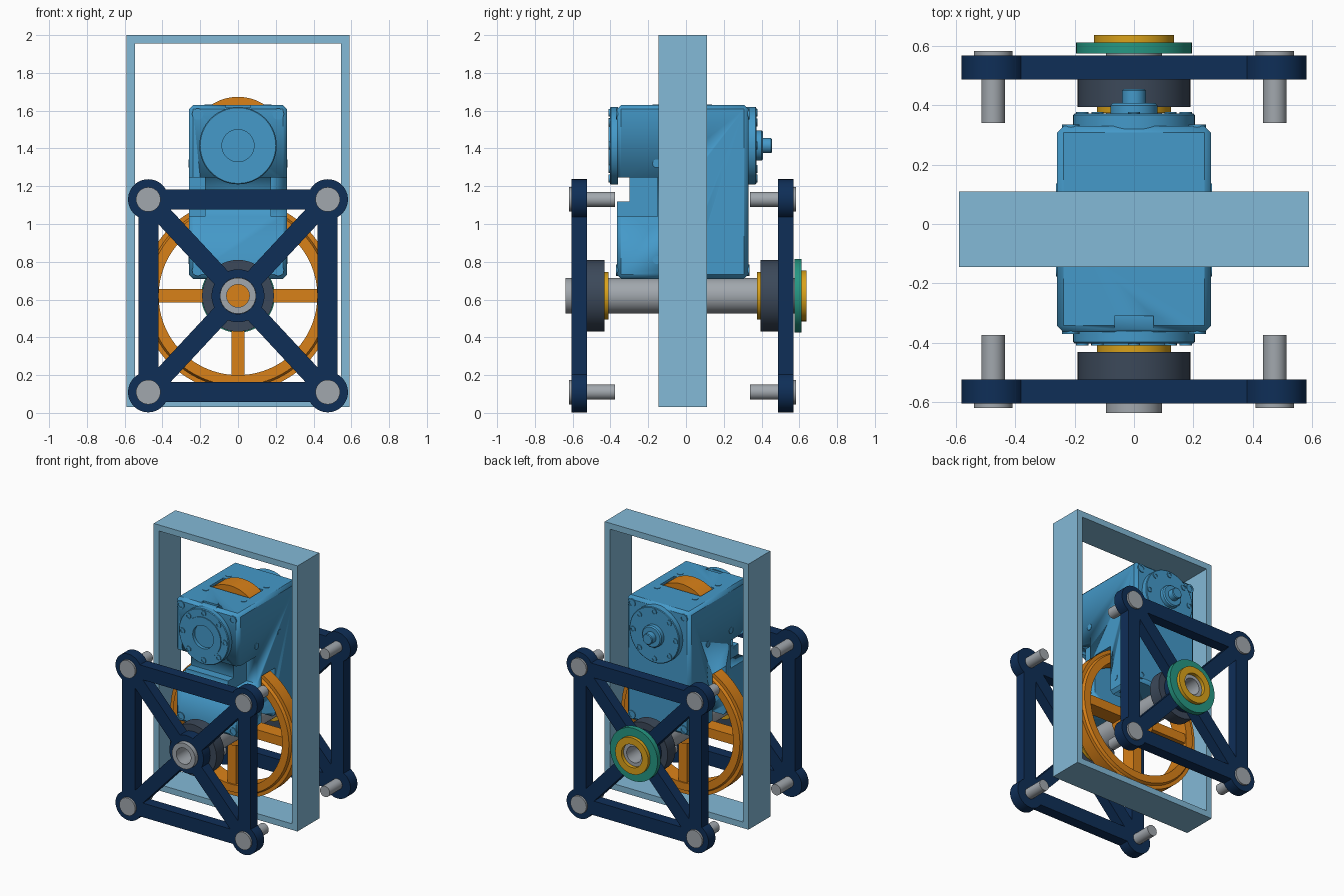
import bpy, bmesh
from math import sin, cos, pi, sqrt, atan2, radians

if "Cube" in bpy.data.objects:
    bpy.data.objects.remove(bpy.data.objects["Cube"])


def material(name, rgb):
    m = bpy.data.materials.new(name)
    m.diffuse_color = [(c / 255) ** 2.2 for c in rgb] + [1]
    m.use_nodes = True
    m.node_tree.nodes["Principled BSDF"].inputs["Base Color"].default_value = m.diffuse_color
    return m


PALE = material("pale_blue", (130, 184, 214))
BLUE = material("blue", (70, 152, 200))
NAVY = material("navy", (22, 50, 88))
SLATE = material("slate", (62, 74, 90))
ORANGE = material("orange", (216, 128, 30))
GOLD = material("gold", (216, 160, 32))
TEAL = material("teal", (42, 150, 130))
GREY = material("grey", (160, 166, 172))
AXLE_Z, MOTOR_Z, MID_Y = 0.62, 1.415, -0.0175


def finish(ob, mat):
    bpy.ops.object.select_all(action='DESELECT')
    bpy.context.view_layer.objects.active = ob
    ob.select_set(True)
    if mat:
        ob.data.materials.append(mat)
    bpy.ops.object.shade_smooth_by_angle(angle=radians(30))
    return ob


def from_bmesh(name, bm, mat):
    bmesh.ops.recalc_face_normals(bm, faces=bm.faces)
    me = bpy.data.meshes.new(name)
    bm.to_mesh(me)
    bm.free()
    ob = bpy.data.objects.new(name, me)
    bpy.context.collection.objects.link(ob)
    return finish(ob, mat)


def lathe(name, profile, mat, x=0, z=AXLE_Z, n=64, axis='Y'):
    """Spin (radius, y) points about a line parallel to y."""
    bm = bmesh.new()
    rings = [[bm.verts.new((x + r * cos(2 * pi * i / n), y, z + r * sin(2 * pi * i / n)))
              for i in range(n)] for r, y in profile]
    for a, b in zip(rings, rings[1:]):
        for i in range(n):
            j = (i + 1) % n
            bm.faces.new((a[i], a[j], b[j], b[i]))
    bmesh.ops.remove_doubles(bm, verts=bm.verts, dist=1e-5)
    return from_bmesh(name, bm, mat)


def disc(name, r, y0, y1, mat, **kw):
    return lathe(name, [(0, y0), (r, y0), (r, y1), (0, y1)], mat, **kw)


def ring(name, ri, ro, y0, y1, mat, **kw):
    return lathe(name, [(ri, y0), (ro, y0), (ro, y1), (ri, y1), (ri, y0)], mat, **kw)


def box(name, lo, hi, mat=None):
    bm = bmesh.new()
    bmesh.ops.create_cube(bm, size=1)
    for v in bm.verts:
        v.co = [(a + b) / 2 + c * (b - a) for a, b, c in zip(lo, hi, v.co)]
    return from_bmesh(name, bm, mat)


def plate(name, loops, y0, y1, z, mat):
    """Flat outline with holes, drawn in x-z and given thickness along y."""
    cu = bpy.data.curves.new(name, 'CURVE')
    cu.dimensions, cu.fill_mode, cu.extrude = '2D', 'BOTH', (y1 - y0) / 2
    for pts in loops:
        s = cu.splines.new('POLY')
        s.points.add(len(pts) - 1)
        for p, (a, b) in zip(s.points, pts):
            p.co = (a, b, 0, 1)
        s.use_cyclic_u = True
    ob = bpy.data.objects.new(name, cu)
    bpy.context.collection.objects.link(ob)
    ob.location, ob.rotation_euler = (0, (y0 + y1) / 2, z), (pi / 2, 0, 0)
    bpy.ops.object.select_all(action='DESELECT')
    bpy.context.view_layer.objects.active = ob
    ob.select_set(True)
    bpy.ops.object.convert(target='MESH')
    return finish(bpy.context.view_layer.objects.active, mat)


def arc(cx, cy, r, a0, a1, n=20):
    return [(cx + r * cos(a0 + (a1 - a0) * i / n), cy + r * sin(a0 + (a1 - a0) * i / n))
            for i in range(n + 1)]


def rect(w, h):
    return [(-w, -h), (w, -h), (w, h), (-w, h)]


# Tall outer frame
plate("outer_frame", [rect(0.59, 0.985), rect(0.545, 0.94)], -0.145, 0.11, 1.015, PALE)

# Braced side plates: eared outline, four triangular holes, bore
CX, CZ, EAR, HALF, HUB = 0.475, 0.51, 0.107, 0.053, 0.14


def triangle_hole(cx, cy):
    L = sqrt(cx * cx + cy * cy)
    dx, dy = cx / L, cy / L
    t0, t1 = sqrt(HUB ** 2 - 0.05 ** 2), (cx - HALF - 0.05 * dy) / dx
    p = (t0 * dx + 0.05 * dy, t0 * dy - 0.05 * dx)
    q = (cx - HALF, t1 * dy - 0.05 * dx)
    a = atan2(p[1], p[0])
    return [q] + arc(0, 0, HUB, a, -a, 10) + [(q[0], -q[1])]


spread = radians(61)
outline = []
for k, (sx, sz) in enumerate([(1, 1), (-1, 1), (-1, -1), (1, -1)]):
    outline += arc(sx * CX, sz * CZ, EAR, k * pi / 2 - spread, (k + 1) * pi / 2 + spread, 28)
right, top = triangle_hole(CX, CZ), [(b, a) for a, b in triangle_hole(CZ, CX)]
loops = [outline, right, [(-a, b) for a, b in right], top, [(a, -b) for a, b in top],
         arc(0, 0, 0.096, 0, 2 * pi * 47 / 48, 47)]
plate("front_brace", loops, -0.605, -0.525, AXLE_Z, NAVY)
plate("back_brace", loops, 0.487, 0.568, AXLE_Z, NAVY)

# Corner pins with flat heads
for sx in (-1, 1):
    for z in (AXLE_Z - CZ, AXLE_Z + CZ):
        for side, head, face, tip in (("front", -0.62, -0.604, -0.375), ("back", 0.583, 0.567, 0.34)):
            lathe(side + "_pin", [(0, head), (0.065, head), (0.065, face), (0.04, face),
                                  (0.04, tip), (0, tip)], GREY, x=sx * CX, z=z, n=32)

# Hollow axle, bearings, spacers and end pulley
ring("front_axle", 0.06, 0.095, -0.638, MID_Y - 0.05, GREY)
ring("back_axle", 0.06, 0.095, MID_Y + 0.05, 0.61, GREY)
ring("front_bearing", 0.095, 0.19, -0.525, -0.432, SLATE)
ring("back_bearing", 0.095, 0.19, 0.395, 0.487, SLATE)
ring("front_spacer", 0.095, 0.125, -0.432, -0.41, GOLD)
ring("back_spacer", 0.095, 0.125, 0.375, 0.395, GOLD)
ring("end_disc", 0.09, 0.195, 0.575, 0.612, TEAL)
ring("end_collar", 0.085, 0.135, 0.605, 0.637, GOLD)

# Large spoked wheel with stepped rim
w = 0.065
lathe("wheel_rim", [(0.42, MID_Y - w), (0.475, MID_Y - w), (0.485, MID_Y - w + 0.02),
                    (0.51, MID_Y - w + 0.02), (0.51, MID_Y + w - 0.02),
                    (0.485, MID_Y + w - 0.02), (0.475, MID_Y + w), (0.42, MID_Y + w),
                    (0.42, MID_Y - w)], ORANGE, n=96)
disc("wheel_hub", 0.13, MID_Y - w, MID_Y + w, ORANGE)
for lo, hi in ((-0.43, -0.1), (0.1, 0.43)):
    box("wheel_spoke", (lo, MID_Y - 0.055, AXLE_Z - 0.035), (hi, MID_Y + 0.055, AXLE_Z + 0.035), ORANGE)
    box("wheel_spoke", (-0.035, MID_Y - 0.055, AXLE_Z + lo), (0.035, MID_Y + 0.055, AXLE_Z + hi), ORANGE)

# Small drive wheel showing through the housing top
disc("drive_wheel", 0.258, MID_Y - 0.07, MID_Y + 0.07, ORANGE, z=MOTOR_Z, n=96)

# Gear housing: chamfered block with slots and front notch cut away
housing = box("gear_housing", (-0.26, -0.365, 0.71), (0.26, 0.33, 1.63), BLUE)
bev = housing.modifiers.new("chamfer", 'BEVEL')
bev.width, bev.segments = 0.022, 1
cutters = [
    box("cut_left", (-0.4, -0.5, 1.04), (-0.175, -0.15, 1.245)),
    box("cut_right", (0.175, -0.5, 1.04), (0.4, -0.15, 1.245)),
    box("cut_middle", (-0.2, -0.5, 1.12), (0.2, -0.3, 1.2451)),
    box("cut_top", (-0.165, MID_Y - 0.08, 1.5), (0.165, MID_Y + 0.08, 1.7)),
    box("cut_tab", (-0.065, -0.5, 1.618), (0.065, -0.31, 1.7)),
    disc("cut_wheel", 0.525, MID_Y - 0.08, MID_Y + 0.08, None, n=96)]
for c in cutters:
    m = housing.modifiers.new(c.name, 'BOOLEAN')
    m.object, m.operation, m.solver = c, 'DIFFERENCE', 'EXACT'
bpy.context.view_layer.objects.active = housing
for m in list(housing.modifiers):
    bpy.ops.object.modifier_apply(modifier=m.name)
for c in cutters:
    bpy.data.objects.remove(c)

# Motor end caps
lathe("front_cap", [(0, -0.36), (0.205, -0.36), (0.205, -0.398), (0.2, -0.403), (0.145, -0.403),
                    (0.145, -0.41), (0.085, -0.41), (0.085, -0.385), (0, -0.385)], BLUE, z=MOTOR_Z)
lathe("back_cap", [(0, 0.32), (0.205, 0.32), (0.205, 0.368), (0.2, 0.372), (0.08, 0.372), (0.08, 0.4),
                   (0.072, 0.408), (0.04, 0.408), (0.04, 0.45), (0.035, 0.455), (0, 0.455)],
      BLUE, z=MOTOR_Z)


# Socket bolts on caps and housing corners
def bolt(name, x, z, face, out, r):
    lathe(name, [(0, face - out * 0.01), (r, face - out * 0.01), (r, face + out * 0.006),
                 (r * 0.6, face + out * 0.006), (r * 0.6, face + out * 0.001),
                 (0, face + out * 0.001)], BLUE, x=x, z=z, n=20)


for cap, body, out in ((-0.403, -0.365, -1), (0.372, 0.33, 1)):
    for i in range(8):
        a = i * pi / 4
        bolt("cap_bolt", 0.174 * cos(a), MOTOR_Z + 0.174 * sin(a), cap, out, 0.021)
    for sx in (-1, 1):
        for z in (0.755, 1.582):
            bolt("corner_bolt", sx * 0.213, z, body, out, 0.03)

# Plugs on housing sides and top
for y in (-0.155, 0.115):
    for sx in (-1, 1):
        for pos, rot in (((sx * 0.258, y, 1.32), (0, pi / 2, 0)), ((sx * 0.258, y, 0.81), (0, pi / 2, 0)),
                         ((sx * 0.155, y, 1.628), (0, 0, 0))):
            bpy.ops.mesh.primitive_cylinder_add(vertices=20, radius=0.022, depth=0.01,
                                                location=pos, rotation=rot)
            plug = bpy.context.object
            plug.name = "housing_plug"
            finish(plug, BLUE)
